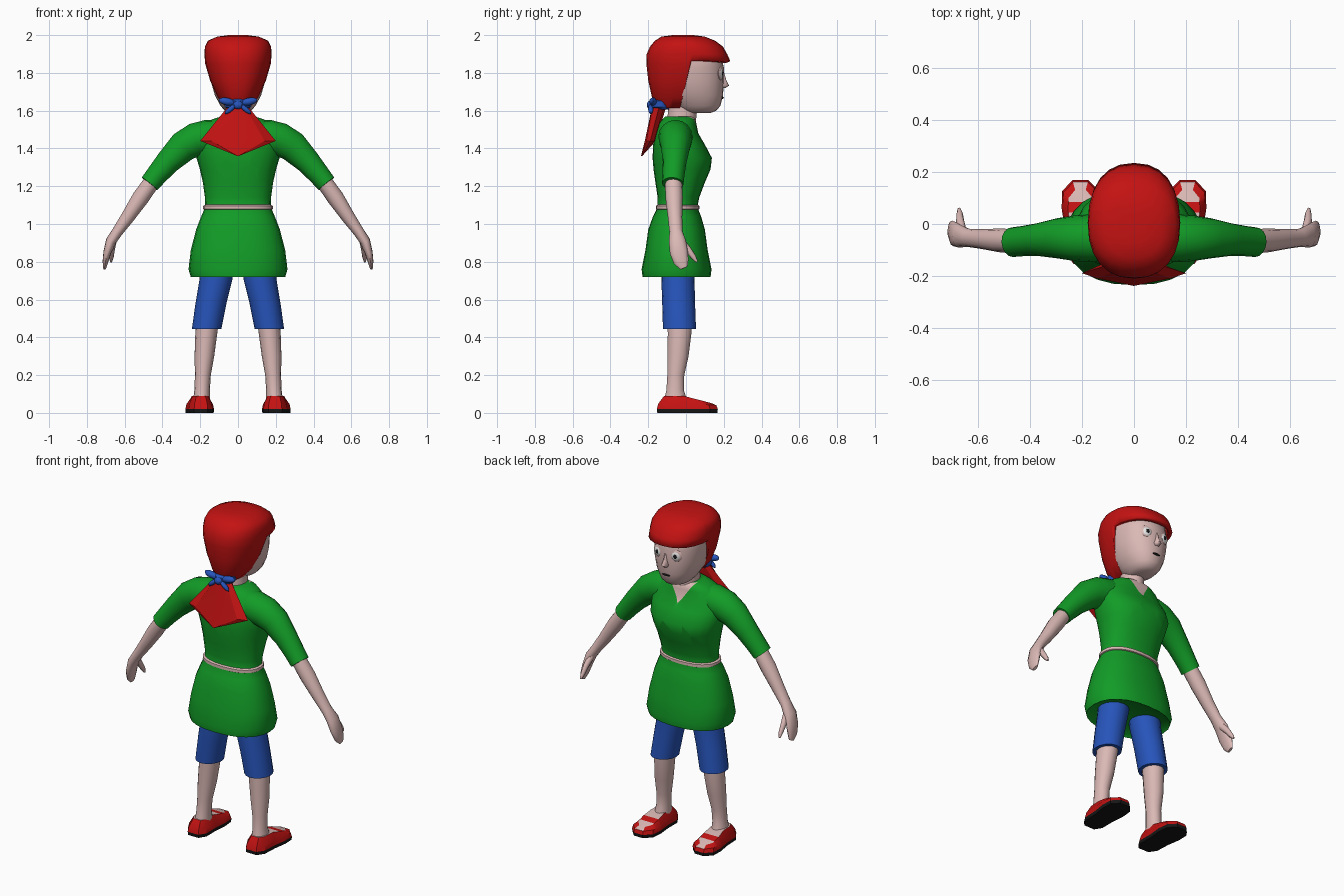
import bpy, bmesh, math
from mathutils import Vector, Matrix


def material(name, rgb):
    m = bpy.data.materials.new(name)
    m.diffuse_color = (*rgb, 1)
    return m


SKIN = material("skin", (0.70, 0.48, 0.46))
RED = material("red", (0.55, 0.006, 0.006))
GREEN = material("green", (0.006, 0.33, 0.02))
BLUE = material("blue", (0.02, 0.09, 0.50))
BLACK = material("black", (0.008, 0.008, 0.008))
WHITE = material("white", (0.8, 0.8, 0.8))


def finish(name, bm, mats, angle=40):
    me = bpy.data.meshes.new(name)
    bm.to_mesh(me)
    bm.free()
    for m in mats:
        me.materials.append(m)
    ob = bpy.data.objects.new(name, me)
    bpy.context.collection.objects.link(ob)
    me.shade_smooth()
    me.set_sharp_from_angle(angle=math.radians(angle))
    return ob


def loft(rings):
    """Skin a list of equal-length point rings and cap both ends."""
    bm = bmesh.new()
    rows = [[bm.verts.new(p) for p in r] for r in rings]
    n = len(rows[0])
    for a, b in zip(rows, rows[1:]):
        for i in range(n):
            j = (i + 1) % n
            bm.faces.new((a[i], a[j], b[j], b[i]))
    bm.faces.new(rows[0])
    bm.faces.new(rows[-1])
    bmesh.ops.recalc_face_normals(bm, faces=bm.faces)
    return bm


def unit(n, p=2.0):
    """Points of a superellipse of half-size one."""
    out = []
    for i in range(n):
        a = 2 * math.pi * i / n
        c, s = math.cos(a), math.sin(a)
        out.append((math.copysign(abs(c) ** (2 / p), c), math.copysign(abs(s) ** (2 / p), s)))
    return out


def level(z, rx, yb, yf, cx=0.0, n=24, p=2.0):
    """Horizontal ring from back yb to front yf."""
    return [Vector((cx + rx * u, (yb + yf) / 2 + (yf - yb) / 2 * v, z)) for u, v in unit(n, p)]


def stack(specs, **kw):
    return loft([level(*s, **kw) for s in specs])


def tube(path, s=1, n=12):
    """Limb along points (x, y, z, in-plane radius, depth radius)."""
    pts = [Vector(p[:3]) for p in path]
    rings = []
    for i, p in enumerate(path):
        t = pts[min(i + 1, len(pts) - 1)] - pts[max(i - 1, 0)]
        side = Vector((t.z, 0, -t.x)).normalized()
        up = side.cross(t).normalized()
        ring = [pts[i] + side * p[3] * u + up * p[4] * v for u, v in unit(n)]
        rings.append([Vector((s * q.x, q.y, q.z)) for q in ring])
    return loft(rings)


def ball(name, loc, size, mat, rot=(0, 0, 0), seg=12):
    bm = bmesh.new()
    bmesh.ops.create_uvsphere(bm, u_segments=seg, v_segments=8, radius=1)
    m = Matrix.LocRotScale(Vector(loc), None, None)
    for ax, a in zip("XYZ", rot):
        m = m @ Matrix.Rotation(a, 4, ax)
    bm.transform(m @ Matrix.Diagonal((*size, 1)))
    return finish(name, bm, [mat])


def cut(bm, co, no):
    bmesh.ops.bisect_plane(bm, geom=bm.verts[:] + bm.edges[:] + bm.faces[:], plane_co=co, plane_no=no)


# Tunic with a V neckline
bm = stack([(0.735, 0.235, -0.215, 0.115), (0.72, 0.25, -0.23, 0.13), (0.76, 0.262, -0.235, 0.135),
            (0.86, 0.25, -0.215, 0.115), (0.97, 0.222, -0.20, 0.10), (1.04, 0.195, -0.175, 0.08),
            (1.09, 0.173, -0.15, 0.06), (1.14, 0.175, -0.15, 0.07), (1.22, 0.186, -0.162, 0.10),
            (1.29, 0.202, -0.172, 0.13), (1.35, 0.22, -0.177, 0.137), (1.42, 0.23, -0.174, 0.10),
            (1.48, 0.215, -0.165, 0.065), (1.53, 0.175, -0.145, 0.055), (1.555, 0.135, -0.125, 0.05),
            (1.57, 0.085, -0.11, 0.035)], p=2.3)
for s in (1, -1):
    cut(bm, (0, 0, 1.45), (s, 0, -0.65))
for f in bm.faces:
    c = f.calc_center_median()
    f.material_index = int(c.y > 0.0 and abs(c.x) < (c.z - 1.45) * 0.65)
finish("tunic", bm, [GREEN, SKIN], 60)

# Waist cord
finish("belt", stack([(1.073, 0.175, -0.15, 0.06), (1.079, 0.185, -0.16, 0.071), (1.096, 0.184, -0.16, 0.071),
                      (1.102, 0.173, -0.15, 0.06)], p=2.3), [SKIN])

# Neck and head
finish("neck", stack([(1.45, 0.07, -0.10, 0.055), (1.54, 0.064, -0.10, 0.052), (1.66, 0.062, -0.09, 0.065)],
                     n=16), [SKIN])
finish("head", stack([(1.588, 0.045, 0.0, 0.13), (1.60, 0.07, -0.03, 0.16), (1.625, 0.092, -0.06, 0.182),
                      (1.68, 0.122, -0.11, 0.196), (1.75, 0.142, -0.14, 0.20), (1.83, 0.15, -0.16, 0.20),
                      (1.90, 0.15, -0.16, 0.185), (1.96, 0.10, -0.10, 0.12)], p=2.2), [SKIN], 60)

# Face details
finish("nose", loft([[Vector((u * w, y + v * d, z)) for u, v in unit(8)] for z, w, y, d in
                     ((1.80, 0.006, 0.192, 0.010), (1.76, 0.012, 0.196, 0.018),
                      (1.733, 0.020, 0.198, 0.030), (1.72, 0.014, 0.192, 0.018))]), [SKIN], 60)
ball("mouth", (0, 0.193, 1.668), (0.026, 0.007, 0.006), BLACK)
for s, side in ((1, "right"), (-1, "left")):
    turn = (0, 0, -s * 0.3)
    ball(side + "_eye_rim", (s * 0.062, 0.183, 1.797), (0.035, 0.009, 0.036), SKIN, turn)
    ball(side + "_eye", (s * 0.062, 0.186, 1.795), (0.027, 0.009, 0.028), WHITE, turn)
    ball(side + "_pupil", (s * 0.061, 0.192, 1.795), (0.012, 0.006, 0.014), BLACK, turn)

# Hair cap, opened around the face below the fringe
bm = stack([(1.615, 0.06, -0.15, 0.08), (1.67, 0.108, -0.18, 0.14), (1.76, 0.148, -0.20, 0.20),
            (1.85, 0.174, -0.21, 0.24), (1.90, 0.178, -0.208, 0.218), (1.94, 0.175, -0.19, 0.195),
            (1.97, 0.16, -0.165, 0.155), (1.992, 0.11, -0.13, 0.10), (2.0, 0.05, -0.07, 0.04)], p=2.3)
cut(bm, (0, 0.03, 1.87), (0, 1, -0.24))
cut(bm, (0, 0, 1.862), (0, 0, 1))
gone = []
for f in bm.faces:
    c = f.calc_center_median()
    if c.z < 1.862 and c.y - 0.03 - 0.24 * (c.z - 1.87) > 1e-5:
        gone.append(f)
bmesh.ops.delete(bm, geom=gone, context="FACES")
hair = finish("hair", bm, [RED], 50)
mod = hair.modifiers.new("thickness", "SOLIDIFY")
mod.thickness, mod.offset = 0.025, -1

# Ponytail
finish("ponytail", stack([(1.67, 0.035, -0.17, -0.10), (1.62, 0.055, -0.18, -0.105), (1.44, 0.20, -0.218, -0.16),
                          (1.36, 0.004, -0.238, -0.232)], n=8), [RED], 25)

# Hair tie and bow
finish("hair_tie", stack([(1.605, 0.05, -0.17, -0.09), (1.62, 0.07, -0.19, -0.08), (1.65, 0.072, -0.19, -0.08),
                          (1.665, 0.05, -0.17, -0.09)], n=12), [BLUE])
ball("bow_knot", (0, -0.19, 1.63), (0.026, 0.018, 0.022), BLUE, seg=8)
for s, side in ((1, "right"), (-1, "left")):
    ball(side + "_bow_loop", (s * 0.058, -0.175, 1.648), (0.045, 0.02, 0.02), BLUE, (0, -s * 0.2, 0), 8)
    ball(side + "_bow_end", (s * 0.04, -0.187, 1.608), (0.038, 0.014, 0.013), BLUE, (0, s * 0.7, 0), 8)

# Limbs, mirrored left and right
for s, side in ((1, "right"), (-1, "left")):
    finish(side + "_sleeve", tube([(0.06, -0.055, 1.465, 0.085, 0.08), (0.16, -0.055, 1.46, 0.092, 0.092),
                                   (0.225, -0.055, 1.445, 0.09, 0.088), (0.29, -0.055, 1.41, 0.082, 0.078),
                                   (0.37, -0.06, 1.33, 0.066, 0.063), (0.43, -0.066, 1.26, 0.057, 0.058),
                                   (0.468, -0.07, 1.213, 0.053, 0.057)], s, 16), [GREEN], 60)
    finish(side + "_arm", tube([(0.43, -0.067, 1.26, 0.042, 0.045), (0.515, -0.063, 1.14, 0.045, 0.046),
                                (0.585, -0.058, 1.035, 0.036, 0.038), (0.638, -0.053, 0.96, 0.029, 0.035),
                                (0.672, -0.046, 0.91, 0.028, 0.045), (0.692, -0.038, 0.85, 0.021, 0.048),
                                (0.702, -0.025, 0.80, 0.015, 0.04), (0.706, -0.01, 0.767, 0.008, 0.02)], s),
           [SKIN], 60)
    finish(side + "_thumb", tube([(0.66, -0.03, 0.91, 0.018, 0.022), (0.668, 0.01, 0.865, 0.016, 0.018),
                                  (0.67, 0.04, 0.825, 0.012, 0.014), (0.672, 0.058, 0.80, 0.006, 0.006)], s, 8),
           [SKIN], 60)
    finish(side + "_shorts_leg", stack([(0.80, 0.09, -0.13, 0.05, s * 0.105), (0.70, 0.087, -0.13, 0.045, s * 0.118),
                                        (0.58, 0.082, -0.126, 0.048, s * 0.143),
                                        (0.445, 0.078, -0.122, 0.053, s * 0.166)], n=16), [BLUE], 60)
    finish(side + "_leg", stack([(0.50, 0.06, -0.10, 0.035, s * 0.16), (0.42, 0.058, -0.098, 0.03, s * 0.168),
                                 (0.30, 0.052, -0.10, 0.015, s * 0.178), (0.20, 0.042, -0.10, -0.008, s * 0.186),
                                 (0.12, 0.041, -0.105, -0.01, s * 0.19), (0.06, 0.045, -0.12, 0.01, s * 0.194)],
                                n=14), [SKIN], 60)

    # Shoe with black sole, open top and a strap
    half = [(0.035, -0.152), (0.062, -0.11), (0.064, -0.02), (0.074, 0.06), (0.07, 0.125), (0.03, 0.166)]
    outline = half + [(-x, y) for x, y in reversed(half)]

    def sole_ring(z, k, drop=0.0):
        return [Vector((s * (0.198 + 0.03 * (y + 0.1) + x * k), 0.01 + (y - 0.01) * (0.3 + 0.7 * k),
                        z - drop * max(0, y + 0.02))) for x, y in outline]
    finish(side + "_sole", loft([sole_ring(0, 1), sole_ring(0.02, 1.02)]), [BLACK])
    bm = loft([sole_ring(0.02, 1.02), sole_ring(0.05, 0.95, 0.05), sole_ring(0.09, 0.68, 0.2)])
    for y in (0.045, 0.085):
        cut(bm, (0, y, 0), (0, 1, 0))
    for f in bm.faces:
        y = f.calc_center_median().y
        f.material_index = int(f.normal.z > 0.9 and not 0.045 < y < 0.085)
    finish(side + "_shoe", bm, [RED, SKIN], 30)
